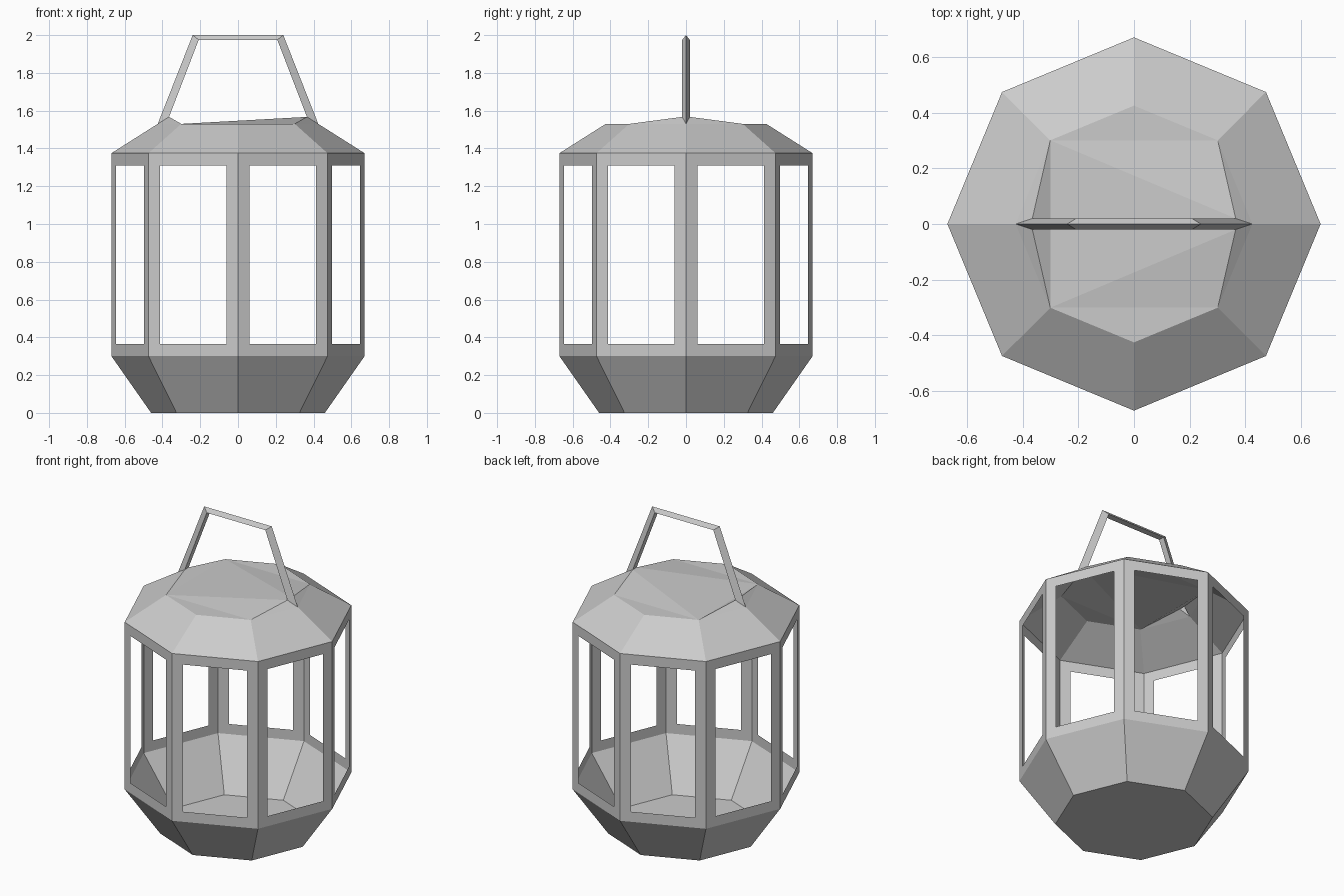
import bpy, bmesh, math

if "Cube" in bpy.data.objects:
    bpy.data.objects.remove(bpy.data.objects["Cube"])

R_FOOT, R_BODY, R_CAP = 0.46, 0.67, 0.425
Z_SILL, Z_EAVE, Z_CAP = 0.30, 1.375, 1.53


def ring(bm, r, z):
    return [bm.verts.new((r * math.cos(i * math.pi / 4), r * math.sin(i * math.pi / 4), z))
            for i in range(8)]


def bridge(bm, lo, hi):
    n = len(lo)
    return [bm.faces.new((lo[i], lo[(i + 1) % n], hi[(i + 1) % n], hi[i])) for i in range(n)]


def finish(bm, name):
    mesh = bpy.data.meshes.new(name)
    bm.to_mesh(mesh)
    bm.free()
    obj = bpy.data.objects.new(name, mesh)
    bpy.context.collection.objects.link(obj)
    return obj


# Tapered octagonal bowl, open at the top
bm = bmesh.new()
foot, sill = ring(bm, R_FOOT, 0), ring(bm, R_BODY, Z_SILL)
bm.faces.new(foot[::-1])
bridge(bm, foot, sill)
finish(bm, "base_bowl")

# Eight thin window frames
bm = bmesh.new()
walls = bridge(bm, ring(bm, R_BODY, Z_SILL), ring(bm, R_BODY, Z_EAVE))
bm.normal_update()
bmesh.ops.inset_individual(bm, faces=walls, thickness=0.065, use_even_offset=True)
bmesh.ops.delete(bm, geom=walls, context='FACES')
finish(bm, "window_frames")

# Handle section: outer ridge at y = 0, two inner edges; roof slopes run up into it
X_IN, Y_IN, Z_IN = 0.365, 0.02, 1.567
Y_CUT = (R_CAP - X_IN) / math.tan(math.pi / 8)  # where x = X_IN meets the cap outline

# Roof slopes
bm = bmesh.new()
eave, cap = ring(bm, R_BODY, Z_EAVE), ring(bm, R_CAP, Z_CAP)
bridge(bm, eave, cap)
ends = []
for i, s in ((0, 1), (4, -1)):
    pts = ((-Y_CUT, Z_CAP), (-Y_IN, Z_IN), (Y_IN, Z_IN), (Y_CUT, Z_CAP))
    c = [bm.verts.new((s * X_IN, y, z)) for y, z in pts]
    # small fins carrying the roof plane up to the handle
    for a, b in ((c[0], c[1]), (c[2], c[3])):
        bm.faces.new((cap[i], a, b) if s < 0 else (cap[i], b, a))
    ends.append(c)

# Cap facets, folded up to the handle ends
right, left = ends
bm.faces.new((right[1], right[2], cap[3], cap[5]))
bm.faces.new((left[2], left[1], cap[5], cap[3]))
for front, r, r_in, l, l_in in ((False, right[3], right[2], left[3], left[2]),
                                (True, right[0], right[1], left[0], left[1])):
    e, m, w = (cap[7], cap[6], cap[5]) if front else (cap[1], cap[2], cap[3])
    for tri in ((e, m, w), (r_in, e, w), (r, e, r_in), (l_in, w, l)):
        bm.faces.new(tri[::-1] if front else tri)
bmesh.ops.triangulate(bm, faces=[f for f in bm.faces if right[1] in f.verts and len(f.verts) == 4])
bm.normal_update()
for f in bm.faces:
    if f.normal.z < 0:
        f.normal_flip()
finish(bm, "roof")

# Carrying handle with triangular section
bm = bmesh.new()
path = [(-R_CAP, Z_CAP, -X_IN, Z_IN), (-0.24, 2.0, -0.208, 1.975),
        (0.24, 2.0, 0.208, 1.975), (R_CAP, Z_CAP, X_IN, Z_IN)]
sections = [[bm.verts.new((xo, 0, zo)), bm.verts.new((xi, -Y_IN, zi)), bm.verts.new((xi, Y_IN, zi))]
            for xo, zo, xi, zi in path]
for a, b in zip(sections, sections[1:]):
    bridge(bm, a, b)
bmesh.ops.recalc_face_normals(bm, faces=bm.faces)
finish(bm, "carry_handle")
